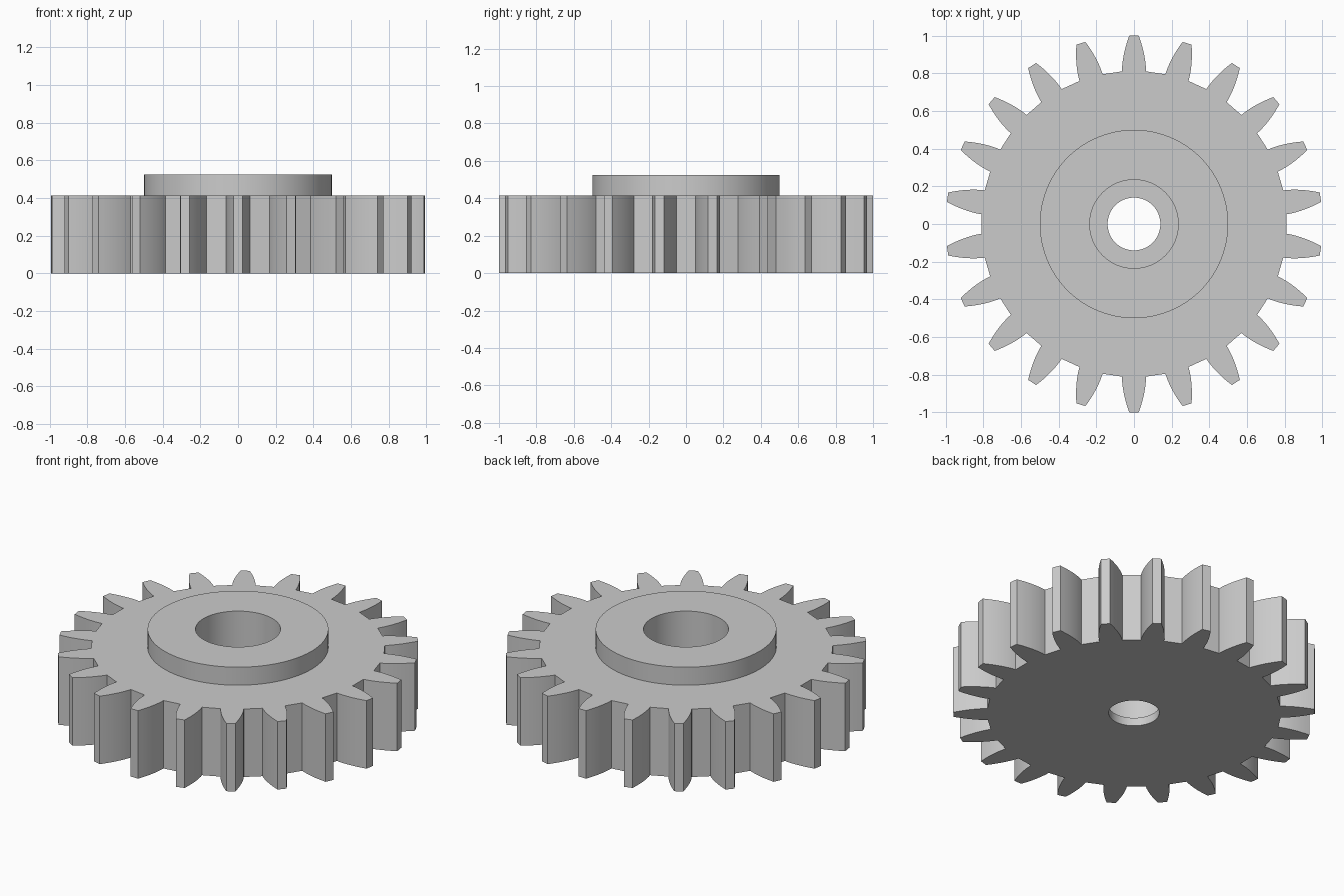
import bpy, bmesh, math
from math import pi, sin, cos

cube = bpy.data.objects.get("Cube")
if cube:
    bpy.data.objects.remove(cube, do_unlink=True)

TEETH = 22
GEAR_TOP = 0.415
HUB_TOP = 0.525

grey = bpy.data.materials.new("plain grey")
grey.use_nodes = True
grey.diffuse_color = (0.6, 0.6, 0.6, 1)
grey.node_tree.nodes["Principled BSDF"].inputs["Base Color"].default_value = (0.6, 0.6, 0.6, 1)


def prism(name, outline, bottom, top):
    """Extrude a closed xy outline between two heights."""
    bm = bmesh.new()
    face = bm.faces.new([bm.verts.new((x, y, bottom)) for x, y in outline])
    new = bmesh.ops.extrude_face_region(bm, geom=[face])["geom"]
    verts = [v for v in new if isinstance(v, bmesh.types.BMVert)]
    bmesh.ops.translate(bm, verts=verts, vec=(0, 0, top - bottom))
    bmesh.ops.recalc_face_normals(bm, faces=bm.faces)
    mesh = bpy.data.meshes.new(name)
    bm.to_mesh(mesh)
    bm.free()
    mesh.materials.append(grey)
    obj = bpy.data.objects.new(name, mesh)
    bpy.context.collection.objects.link(obj)
    return obj


def circle(radius, sides=96):
    return [(radius * cos(2 * pi * i / sides), radius * sin(2 * pi * i / sides))
            for i in range(sides)]


def combine(target, tool, operation):
    mod = target.modifiers.new(operation.title(), 'BOOLEAN')
    mod.operation = operation
    mod.solver = 'EXACT'
    mod.object = tool
    bpy.context.view_layer.objects.active = target
    bpy.ops.object.modifier_apply(modifier=mod.name)
    bpy.data.objects.remove(tool, do_unlink=True)


# Tooth flank from root to tip: half width bulges outwards like an involute
def flank(steps=8):
    for i in range(steps + 1):
        t = i / steps
        yield 0.81 + 0.19 * t, 0.064 - 0.039 * t ** 1.8


half = list(flank())
tooth = [(r, -w) for r, w in half] + [(r, w) for r, w in reversed(half)]

# Toothed body, with one tooth pointing straight along y
outline = []
for k in range(TEETH):
    a = pi / 2 + 2 * pi * k / TEETH
    outline += [(x * cos(a) - y * sin(a), x * sin(a) + y * cos(a)) for x, y in tooth]
gear = prism("spur_gear", outline, 0, GEAR_TOP)

# Raised hub, wide recess from above, narrow bore through the floor
combine(gear, prism("hub", circle(0.5), 0.2, HUB_TOP), 'UNION')
combine(gear, prism("recess_cutter", circle(0.235), 0.05, 1), 'DIFFERENCE')
combine(gear, prism("bore_cutter", circle(0.14), -0.2, 0.3), 'DIFFERENCE')

# Smooth curved walls, crisp edges
bpy.ops.object.select_all(action='DESELECT')
gear.select_set(True)
bpy.context.view_layer.objects.active = gear
bpy.ops.object.shade_smooth_by_angle(angle=math.radians(25))
